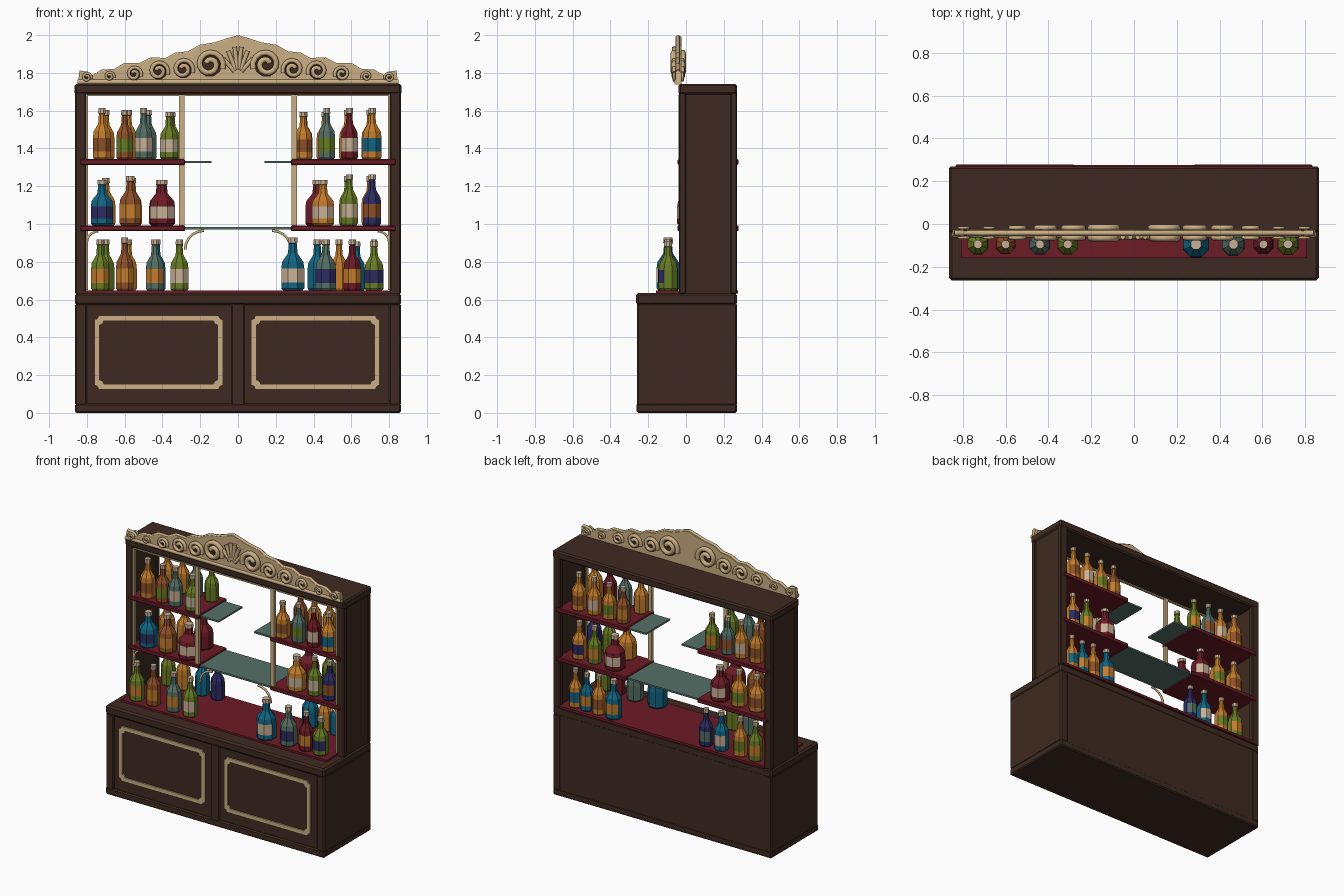
import bpy, bmesh, math
from mathutils import Vector

if "Cube" in bpy.data.objects:
    bpy.data.objects.remove(bpy.data.objects["Cube"])

# ---- colours ----
def mat(name, r, g, b):
    m = bpy.data.materials.new(name)
    m.diffuse_color = (r, g, b, 1)
    m.use_nodes = True
    m.node_tree.nodes["Principled BSDF"].inputs["Base Color"].default_value = m.diffuse_color
    return m

M = {
    'wood': mat('dark wood', 0.049, 0.023, 0.015),
    'cream': mat('carved cream', 0.60, 0.43, 0.23),
    'red': mat('deep red', 0.15, 0.011, 0.019),
    'teal': mat('grey teal glass', 0.09, 0.16, 0.13),
    'blue': mat('bottle blue', 0.006, 0.13, 0.23),
    'navy': mat('bottle navy', 0.025, 0.025, 0.12),
    'green': mat('bottle green', 0.14, 0.20, 0.018),
    'orange': mat('bottle orange', 0.54, 0.20, 0.025),
    'rust': mat('bottle rust', 0.27, 0.08, 0.02),
    'paper': mat('label paper', 0.58, 0.44, 0.31),
}

def make(name, bm, *mats):
    bmesh.ops.recalc_face_normals(bm, faces=bm.faces)
    me = bpy.data.meshes.new(name)
    bm.to_mesh(me)
    bm.free()
    for m in mats:
        me.materials.append(M[m])
    ob = bpy.data.objects.new(name, me)
    bpy.context.collection.objects.link(ob)
    return ob

def box(name, x0, x1, y0, y1, z0, z1, m, bevel=0.0):
    bm = bmesh.new()
    bmesh.ops.create_cube(bm, size=1)
    for v in bm.verts:
        v.co = Vector(((x0 + x1) / 2 + v.co.x * (x1 - x0),
                       (y0 + y1) / 2 + v.co.y * (y1 - y0),
                       (z0 + z1) / 2 + v.co.z * (z1 - z0)))
    if bevel:
        bmesh.ops.bevel(bm, geom=bm.edges[:], offset=bevel, segments=1, affect='EDGES')
    return make(name, bm, m)

def pair(name, x0, x1, *args):
    """Same box on the right and mirrored on the left."""
    box(name + '_right', x0, x1, *args)
    box(name + '_left', -x1, -x0, *args)

def prism(name, pts, y0, y1, m):
    """Extrude an outline in x,z from y0 (front) to y1 (back)."""
    bm = bmesh.new()
    f = bm.faces.new([bm.verts.new((x, y0, z)) for x, z in pts])
    r = bmesh.ops.extrude_face_region(bm, geom=[f])
    for v in r['geom']:
        if isinstance(v, bmesh.types.BMVert):
            v.co.y = y1
    bm.faces.ensure_lookup_table()
    if not any(all(abs(v.co.y - y0) < 1e-6 for v in g.verts) for g in bm.faces):
        bm.faces.new([v for v in bm.verts if abs(v.co.y - y0) < 1e-6])
    return make(name, bm, m)

def tube(name, pts, y, radius, m):
    cu = bpy.data.curves.new(name, 'CURVE')
    cu.dimensions = '3D'
    cu.bevel_depth = radius
    cu.bevel_resolution = 1
    cu.use_fill_caps = True
    sp = cu.splines.new('POLY')
    sp.points.add(len(pts) - 1)
    for p, (x, z) in zip(sp.points, pts):
        p.co = (x, y, z, 1)
    cu.materials.append(M[m])
    ob = bpy.data.objects.new(name, cu)
    bpy.context.collection.objects.link(ob)

# ---- lower cabinet ----
box('cabinet_body', -0.855, 0.855, -0.25, 0.268, 0.0, 0.62, 'wood', 0.008)
box('plinth', -0.862, 0.862, -0.262, 0.27, 0.0, 0.05, 'wood', 0.008)
box('cabinet_top', -0.864, 0.864, -0.264, 0.27, 0.57, 0.635, 'wood', 0.012)
pair('cabinet_stile', 0.80, 0.862, -0.26, 0.27, 0.04, 0.58, 'wood', 0.008)
box('centre_stile', -0.035, 0.035, -0.26, -0.24, 0.04, 0.58, 'wood', 0.005)
box('counter_cloth', -0.81, 0.81, -0.16, 0.275, 0.632, 0.648, 'red')

# ---- door frames with notched corners ----
def notched(cx, cz, hw, hh, n):
    out = []
    for k, (sx, sz) in enumerate(((1, 1), (-1, 1), (-1, -1), (1, -1))):
        arc = [(cx + sx * (hw - n * math.sin(t)), cz + sz * (hh - n * math.cos(t)))
               for t in (0, math.pi / 4, math.pi / 2)]
        out += arc[::-1] if k % 2 else arc
    return out

def door_frame(name, cx):
    bm = bmesh.new()
    outer = notched(cx, 0.32, 0.34, 0.195, 0.022)
    inner = notched(cx, 0.32, 0.312, 0.167, 0.022)
    rings = [[bm.verts.new((x, y, z)) for x, z in pts]
             for pts, y in ((outer, -0.248), (outer, -0.260), (inner, -0.260), (inner, -0.248))]
    n = len(outer)
    for a, b in zip(rings, rings[1:]):
        for i in range(n):
            j = (i + 1) % n
            bm.faces.new((a[i], a[j], b[j], b[i]))
    make(name, bm, 'cream')

door_frame('door_frame_left', -0.42)
door_frame('door_frame_right', 0.41)

# ---- upper case: sides, roof, trims ----
pair('side_panel', 0.815, 0.855, -0.03, 0.265, 0.63, 1.70, 'wood')
pair('front_pilaster', 0.805, 0.862, -0.038, 0.0, 0.63, 1.70, 'wood', 0.006)
pair('back_pilaster', 0.805, 0.862, 0.235, 0.27, 0.63, 1.70, 'wood', 0.006)
pair('inner_trim', 0.795, 0.806, -0.036, -0.015, 0.65, 1.68, 'cream')
box('roof', -0.866, 0.866, -0.04, 0.27, 1.685, 1.742, 'wood', 0.01)
box('roof_trim', -0.80, 0.80, -0.036, -0.02, 1.677, 1.686, 'cream')

# ---- shelves ----
for z in (0.98, 1.33):
    pair('red_shelf_%d' % (z * 100), 0.28, 0.835, -0.045, 0.278, z - 0.017, z + 0.013, 'red', 0.005)
box('glass_shelf', -0.285, 0.285, -0.03, 0.26, 0.972, 0.984, 'teal')
pair('glass_ledge', 0.14, 0.285, -0.02, 0.25, 1.322, 1.334, 'teal')

# ---- slim posts and curved brackets ----
pair('slim_post', 0.284, 0.312, -0.04, -0.018, 0.98, 1.686, 'cream')
quarter = [math.pi / 2 * i / 5 for i in range(6)]
for s in (-1, 1):
    tube('arch_bracket', [(s * (0.28 - 0.10 * (1 - math.cos(t))), 0.865 + 0.10 * math.sin(t))
                          for t in quarter], -0.03, 0.008, 'cream')
    tube('side_bracket', [(s * (0.80 - 0.06 * (1 - math.cos(t))), 0.90 + 0.062 * math.sin(t))
                          for t in quarter], -0.03, 0.007, 'cream')

# ---- carved crown, worked on both faces ----
half = [(0.05, 1.978), (0.12, 1.955), (0.20, 1.942), (0.26, 1.908), (0.33, 1.90), (0.38, 1.872),
        (0.46, 1.875), (0.52, 1.845), (0.60, 1.845), (0.65, 1.815), (0.72, 1.81), (0.77, 1.782),
        (0.80, 1.80), (0.84, 1.805)]
top = [(-x, z) for x, z in half[::-1]] + [(0, 1.992)] + half
prism('crown_plate', top + [(0.848, 1.738), (-0.848, 1.738)], -0.055, -0.025, 'cream')
tube('crown_rim', [(x, z - 0.004) for x, z in top], -0.042, 0.013, 'cream')
tube('crown_foot', [(-0.85, 1.752), (0.85, 1.752)], -0.05, 0.014, 'cream')

def spiral(cx, cz, r, s):
    return [(cx + s * r * (1 - 0.75 * i / 20) * math.cos(math.radians(200 - 27 * i)),
             cz + r * (1 - 0.75 * i / 20) * math.sin(math.radians(200 - 27 * i))) for i in range(21)]

for s in (-1, 1):
    for x, z, r in ((0.15, 1.845, 0.074), (0.29, 1.82, 0.055), (0.42, 1.81, 0.052),
                    (0.55, 1.795, 0.040), (0.68, 1.782, 0.026), (0.80, 1.776, 0.026)):
        prism('carving_hollow', [(s * x + 0.9 * r * math.cos(k * math.pi / 5),
              z + 0.9 * r * math.sin(k * math.pi / 5)) for k in range(10)], -0.058, -0.022, 'wood')
        for y in (-0.064, -0.018):
            tube('scroll', spiral(s * x, z, r, s), y, r * 0.2 + 0.002, 'cream')
    # leaves of the centre shell
    for a in (12, 38, 66):
        t = math.radians(a)
        tube('shell_leaf', [(s * 0.02 * math.sin(t), 1.80 + 0.02 * math.cos(t)),
             (s * 0.085 * math.sin(t), 1.83 + 0.11 * math.cos(t))], -0.06, 0.013, 'cream')

# ---- bottles: eight-sided lathe; label on one side (face), cork on top ----
def bottle(x, y, z, color, label, r, h, face):
    prof = [(0.85, 0), (1, .04), (1, .15), (1, .42), (0.92, .54), (0.42, .70), (0.34, .89),
            (0.42, .90), (0.40, 1)]
    n = 8
    bm = bmesh.new()
    rings = [[bm.verts.new((x + r * k * math.cos(math.tau * (i + .5) / n),
                            y + r * k * math.sin(math.tau * (i + .5) / n), z + h * t))
              for i in range(n)] for k, t in prof]
    for q, (a, b) in enumerate(zip(rings, rings[1:])):
        for i in range(n):
            j = (i + 1) % n
            f = bm.faces.new((a[i], a[j], b[j], b[i]))
            mid = math.sin(math.tau * (i + 1) / n) * face
            f.material_index = 2 if q >= 7 else (1 if q == 2 and mid > 0.2 else 0)
    bm.faces.new(rings[0])
    bm.faces.new(rings[-1]).material_index = 2
    make('bottle', bm, color, label, 'paper')

# rows: (shelf height, depth, label side, bottles as x, colour, label, radius, height)
rows = [
    (1.343, 0.012, -1, [
        (-.72, 'orange', 'rust', .052, .27), (-.60, 'rust', 'green', .048, .26),
        (-.50, 'teal', 'paper', .050, .27), (-.365, 'green', 'paper', .052, .25),
        (.345, 'orange', 'rust', .050, .25), (.47, 'teal', 'green', .048, .27),
        (.59, 'red', 'paper', .048, .27), (.71, 'orange', 'blue', .054, .27)]),
    (1.343, 0.205, 1, [
        (-.70, 'orange', 'rust', .050, .26), (-.58, 'orange', 'paper', .048, .26),
        (-.475, 'teal', 'rust', .048, .26), (-.35, 'green', 'orange', .048, .25),
        (.35, 'rust', 'orange', .048, .25), (.46, 'orange', 'green', .048, .25),
        (.58, 'orange', 'paper', .048, .26), (.70, 'orange', 'rust', .050, .26)]),
    (0.993, 0.02, -1, [
        (-.72, 'blue', 'navy', .064, .24), (-.57, 'rust', 'orange', .062, .26),
        (-.40, 'red', 'paper', .072, .24), (.45, 'orange', 'paper', .064, .24),
        (.59, 'green', 'paper', .048, .27), (.71, 'navy', 'rust', .052, .27)]),
    (0.993, 0.20, 1, [
        (-.70, 'orange', 'rust', .055, .25), (-.56, 'orange', 'green', .055, .25),
        (-.41, 'red', 'paper', .065, .24), (.42, 'red', 'paper', .068, .24),
        (.58, 'green', 'orange', .048, .26), (.70, 'orange', 'navy', .050, .26)]),
    (0.648, -0.095, -1, [
        (-.73, 'green', 'orange', .052, .27), (-.60, 'rust', 'orange', .050, .28),
        (-.44, 'teal', 'orange', .052, .27), (-.31, 'green', 'paper', .052, .27),
        (.29, 'blue', 'paper', .066, .28), (.465, 'teal', 'navy', .058, .27),
        (.605, 'red', 'orange', .050, .27), (.72, 'green', 'navy', .054, .26)]),
    (0.648, 0.215, 1, [
        (-.70, 'green', 'orange', .050, .27), (-.58, 'orange', 'green', .048, .27),
        (-.43, 'blue', 'paper', .050, .27), (-.31, 'navy', 'teal', .048, .26),
        (.42, 'blue', 'orange', .056, .27), (.535, 'orange', 'rust', .048, .27),
        (.63, 'blue', 'orange', .046, .26), (.72, 'orange', 'blue', .045, .27)]),
]
for z, y, face, items in rows:
    for x, *spec in items:
        bottle(x, y, z, *spec, face)
